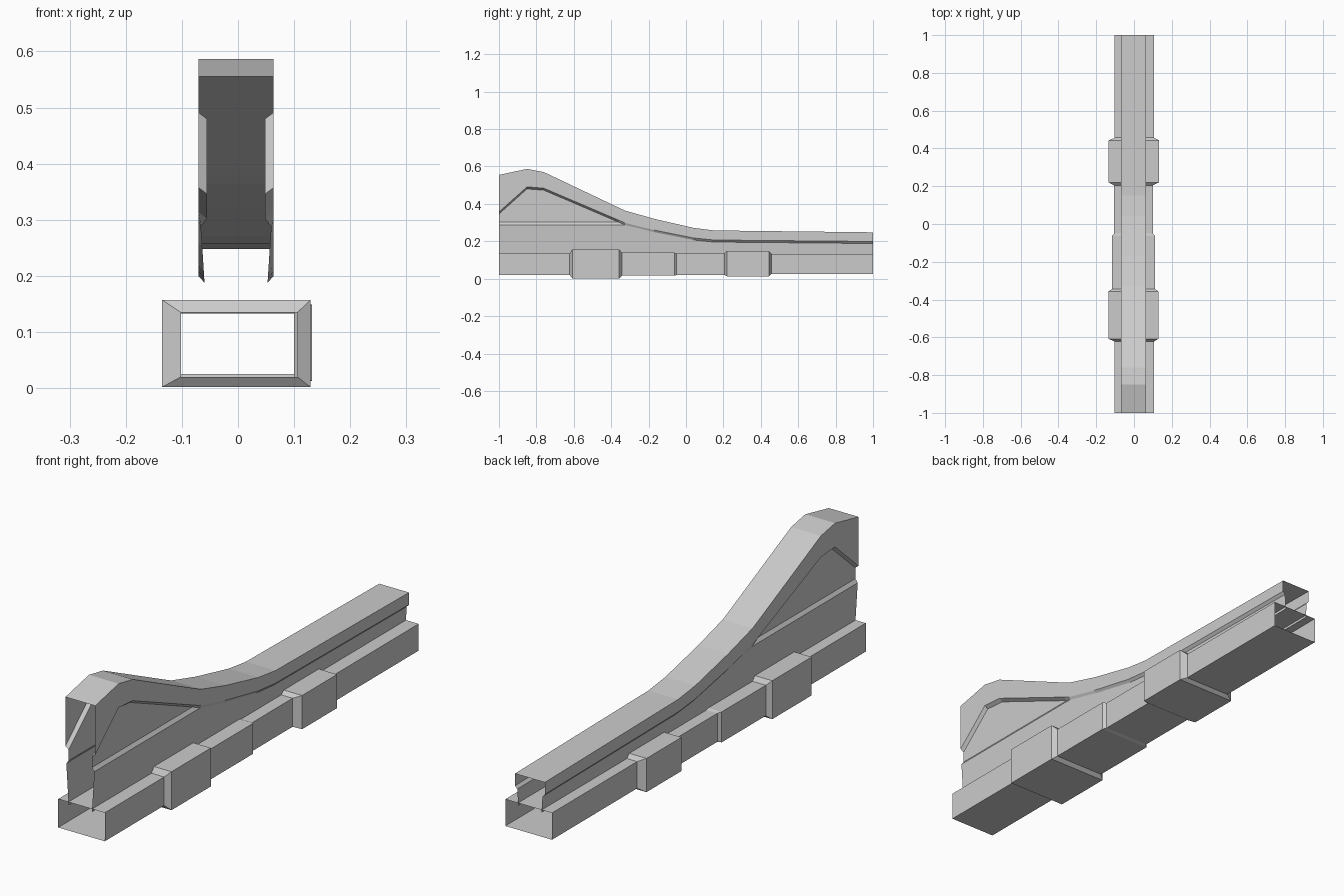
import bpy, bmesh

if "Cube" in bpy.data.objects:
    bpy.data.objects.remove(bpy.data.objects["Cube"])


def loft(name, sections, closed):
    """Skin a list of (y, [(x, z), ...]) sections; points run counter-clockwise seen from the front."""
    bm = bmesh.new()
    rows = [[bm.verts.new((x, y, z)) for x, z in pts] for y, pts in sections]
    n = len(rows[0])
    for a, b in zip(rows, rows[1:]):
        for i in range(n if closed else n - 1):
            j = (i + 1) % n
            bm.faces.new((a[i], b[i], b[j], a[j]))
    # collapse the places where the ledge fades into the cap
    bmesh.ops.remove_doubles(bm, verts=bm.verts[:], dist=1e-5)
    mesh = bpy.data.meshes.new(name)
    bm.to_mesh(mesh)
    bm.free()
    obj = bpy.data.objects.new(name, mesh)
    bpy.context.collection.objects.link(obj)
    return obj


# Base: open-ended box tube with wider collars, (x min, x max, z min, z max)
tube = (-0.102, 0.106, 0.02, 0.135)
neck = (-0.105, 0.10, 0.02, 0.135)
sleeve = (-0.116, 0.111, 0.016, 0.139)
collar_a = (-0.135, 0.129, 0.002, 0.157)
collar_b = (-0.134, 0.132, 0.013, 0.149)
tail = (-0.102, 0.106, 0.025, 0.133)
stations = [(-1, tube), (-0.622, tube), (-0.608, collar_a), (-0.357, collar_a),
            (-0.343, sleeve), (-0.062, sleeve), (-0.05, neck), (0.205, neck),
            (0.22, collar_b), (0.443, collar_b), (0.457, tail), (1, tail)]
loft("base_tube", [(y, [(x1, z0), (x1, z1), (x0, z1), (x0, z0)])
                   for y, (x0, x1, z0, z1) in stations], True)

# Rail: curved cap, inward lip, upper wall, ledge and tapering lower wall
CX, CAP, WALL = -0.0035, 0.0665, 0.052
FOOT, LEDGE_LOW, LEDGE_HIGH = 0.122, 0.288, 0.302


def wall_half(z):
    if z >= LEDGE_HIGH:
        return WALL
    if z >= LEDGE_LOW:
        return WALL + 0.0105 * (LEDGE_HIGH - z) / (LEDGE_HIGH - LEDGE_LOW)
    return WALL + 0.0105 * (z - FOOT) / (LEDGE_LOW - FOOT)


def rail_section(top, low):
    inner = low - 0.011
    zs = (FOOT, min(LEDGE_LOW, inner), min(LEDGE_HIGH, inner), inner)
    half = [(wall_half(z), z) for z in zs] + [(CAP, low), (CAP, top)]
    return [(CX + h, z) for h, z in half] + [(CX - h, z) for h, z in reversed(half)]


# (y, cap top, cap lower edge)
profile = [(-1, 0.555, 0.357), (-0.85, 0.587, 0.491), (-0.76, 0.57, 0.484),
           (-0.36, 0.38, 0.313), (-0.325, 0.364, 0.298), (-0.17, 0.32, 0.26),
           (0.04, 0.272, 0.218), (0.15, 0.258, 0.207), (1, 0.248, 0.199)]
loft("rail", [(y, rail_section(t, l)) for y, t, l in profile], False)
